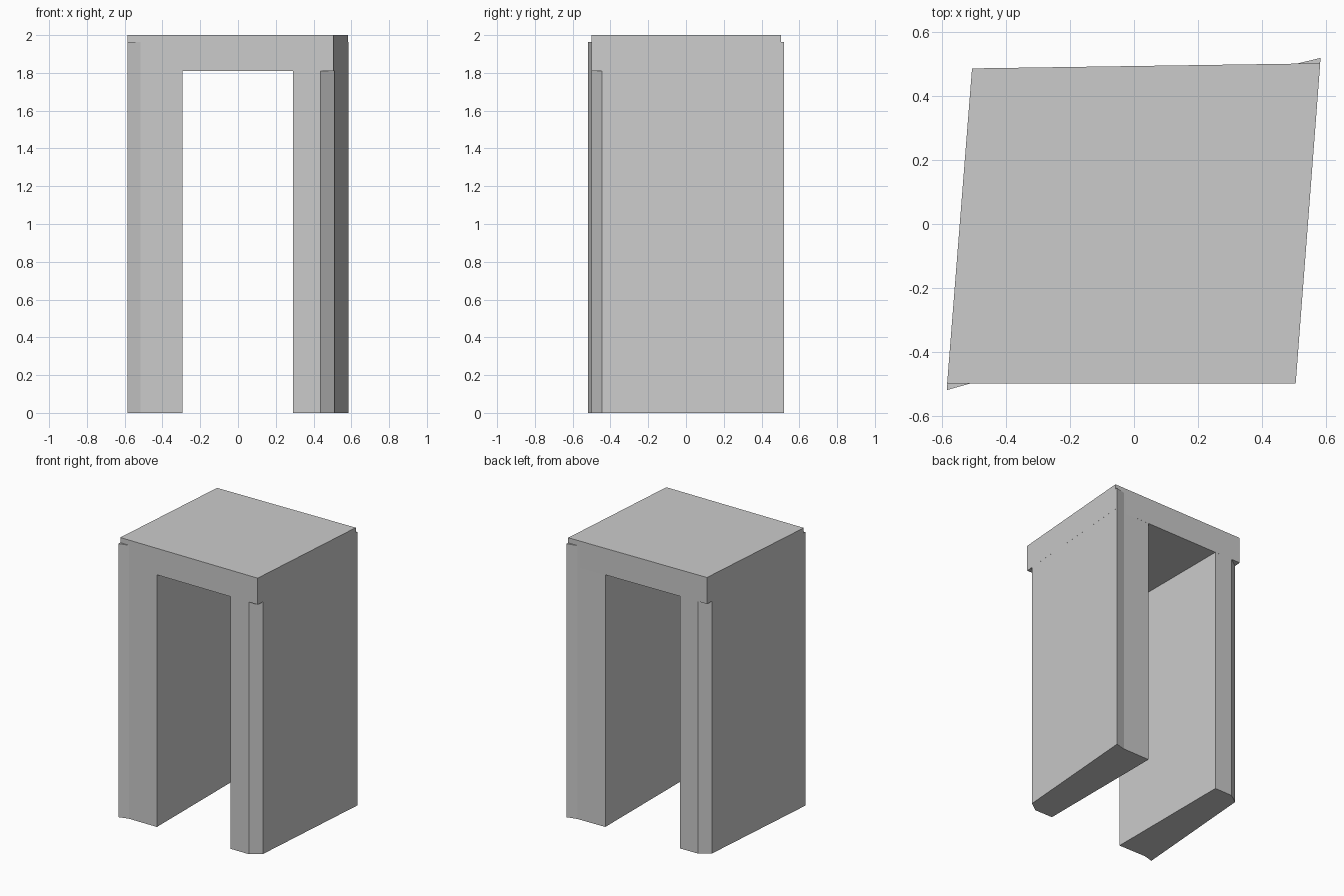
import bpy, bmesh

if "Cube" in bpy.data.objects:
    bpy.data.objects.remove(bpy.data.objects["Cube"])


def prism(name, outline, z0, z1):
    """Extrude a plan outline (x, y) between two heights."""
    bm = bmesh.new()
    low = bm.faces.new([bm.verts.new((x, y, z0)) for x, y in outline])
    ext = bmesh.ops.extrude_face_region(bm, geom=[low])
    top = [v for v in ext["geom"] if isinstance(v, bmesh.types.BMVert)]
    bmesh.ops.translate(bm, verts=top, vec=(0, 0, z1 - z0))
    bmesh.ops.recalc_face_normals(bm, faces=bm.faces[:])
    mesh = bpy.data.meshes.new(name)
    bm.to_mesh(mesh)
    bm.free()
    obj = bpy.data.objects.new(name, mesh)
    bpy.context.collection.objects.link(obj)
    return obj


# Skewed top slab
prism("top_slab", [(-0.585, -0.5), (0.506, -0.5), (0.583, 0.503), (-0.507, 0.487)],
      1.81, 2.0)

# Panel legs: one chamfered corner, one flared corner, running up into the slab
prism("right_leg", [(0.292, -0.5), (0.436, -0.5), (0.51, -0.445),
                    (0.584, 0.52), (0.51, 0.502), (0.292, 0.498)], 0.0, 1.963)
prism("left_leg", [(-0.294, 0.49), (-0.436, 0.488), (-0.511, 0.434),
                   (-0.586, -0.52), (-0.515, -0.5), (-0.294, -0.5)], 0.0, 1.963)
